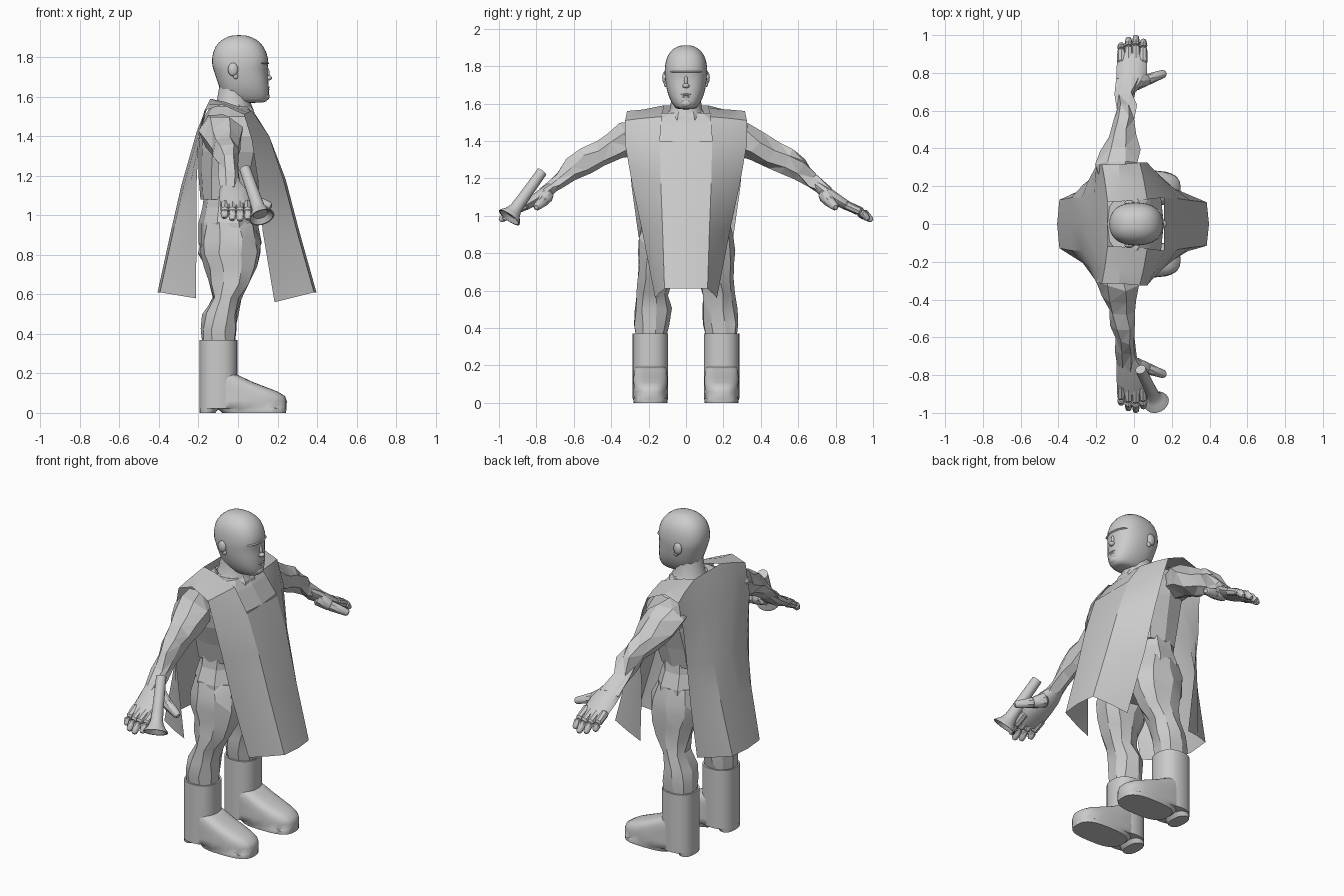
import bpy, bmesh, math, random
from mathutils import Vector

if "Cube" in bpy.data.objects:
    bpy.data.objects.remove(bpy.data.objects["Cube"])

random.seed(4)
grey = bpy.data.materials.new("plain grey")
grey.use_nodes = True
grey.diffuse_color = (0.6, 0.6, 0.6, 1)
grey.node_tree.nodes["Principled BSDF"].inputs["Base Color"].default_value = (0.6, 0.6, 0.6, 1)
X, Y, Z = Vector((1, 0, 0)), Vector((0, 1, 0)), Vector((0, 0, 1))


def finish(name, bm, smooth=None, subdivide=0):
    bmesh.ops.recalc_face_normals(bm, faces=bm.faces)
    mesh = bpy.data.meshes.new(name)
    bm.to_mesh(mesh)
    bm.free()
    mesh.materials.append(grey)
    ob = bpy.data.objects.new(name, mesh)
    bpy.context.collection.objects.link(ob)
    if subdivide:
        mod = ob.modifiers.new("round", "SUBSURF")
        mod.levels = mod.render_levels = subdivide
    if smooth:
        bpy.ops.object.select_all(action="DESELECT")
        ob.select_set(True)
        bpy.context.view_layer.objects.active = ob
        bpy.ops.object.shade_smooth_by_angle(angle=math.radians(smooth))
    return ob


def loft(name, rings, n=10, u=X, v=Y, power=1.0, smooth=None, subdivide=0, turn=0.0, crumple=0.0):
    """Skin a list of (centre, radius along u, radius along v)."""
    bm = bmesh.new()
    loops = []
    for centre, ru, rv in rings:
        loop = []
        for i in range(n):
            a = math.tau * (i + turn) / n
            c, s = math.cos(a), math.sin(a)
            c = math.copysign(abs(c) ** power, c)
            s = math.copysign(abs(s) ** power, s)
            noise = Vector([random.uniform(-crumple, crumple) for _ in range(3)])
            loop.append(bm.verts.new(Vector(centre) + u * ru * c + v * rv * s + noise))
        loops.append(loop)
    for a, b in zip(loops, loops[1:]):
        for i in range(n):
            j = (i + 1) % n
            bm.faces.new((a[i], a[j], b[j], b[i]))
    bm.faces.new(loops[0])
    bm.faces.new(loops[-1])
    if crumple:
        bmesh.ops.triangulate(bm, faces=bm.faces)
    return finish(name, bm, smooth, subdivide)


def upright(rows, y=0):
    """Rows of (z, back x, front x, half width) to rings."""
    return [((((b + f) / 2), y, z), (f - b) / 2, w) for z, b, f, w in rows]


def tube(name, start, end, r1, r2, n=8):
    a, b = Vector(start), Vector(end)
    d = (b - a).normalized()
    u = d.cross(Z).normalized()
    rings = [(a, r1 * .7, r1 * .7), (a + d * r1 * .4, r1, r1),
             (b - d * r2 * .5, r2, r2), (b, r2 * .55, r2 * .55)]
    return loft(name, rings, n, u, d.cross(u), smooth=35)


def blob(name, centre, size):
    bm = bmesh.new()
    bmesh.ops.create_uvsphere(bm, u_segments=12, v_segments=8, radius=1)
    for p in bm.verts:
        p.co = Vector(centre) + Vector([p.co[i] * size[i] for i in range(3)])
    return finish(name, bm, 60)


# Head, neck and collar
loft("head", upright([(1.568, -.02, .135, .045), (1.582, -.065, .158, .066),
                      (1.64, -.095, .160, .098), (1.70, -.115, .154, .110),
                      (1.745, -.13, .150, .116), (1.77, -.136, .160, .117),
                      (1.83, -.132, .148, .113), (1.88, -.10, .115, .088),
                      (1.905, -.055, .065, .05), (1.912, -.02, .03, .02)]),
     16, smooth=70, subdivide=1, power=.85)
loft("neck", upright([(1.46, -.15, .10, .15), (1.53, -.13, .08, .105),
                      (1.58, -.107, .06, .082), (1.68, -.09, .06, .08)]), 12, smooth=40)
loft("collar", upright([(1.47, -.15, .10, .14), (1.53, -.14, .088, .115),
                        (1.56, -.13, .065, .10), (1.54, -.10, .05, .08)]), 8, turn=.5)

# Face
blob("nose_bridge", (.146, 0, 1.72), (.014, .010, .03))
blob("nose_tip", (.155, 0, 1.695), (.018, .019, .013))
blob("upper_lip", (.148, 0, 1.648), (.012, .03, .006))
blob("lower_lip", (.147, 0, 1.636), (.012, .026, .007))
blob("chin", (.138, 0, 1.602), (.022, .034, .022))
blob("brow_ridge", (.118, 0, 1.770), (.040, .085, .010))
for s, side in ((1, "left"), (-1, "right")):
    blob(side + "_eye", (.125, s * .045, 1.746), (.014, .02, .008))
    blob(side + "_ear", (-.025, s * .113, 1.738), (.026, .014, .034))
    blob(side + "_ear_lobe", (-.012, s * .110, 1.705), (.013, .009, .016))

# Torso and hips
loft("torso", upright([(1.08, -.19, .09, .20), (1.20, -.20, .12, .23),
                       (1.32, -.20, .15, .27), (1.40, -.195, .158, .28),
                       (1.50, -.17, .095, .24), (1.55, -.14, .055, .15)]), 12, power=.75)
loft("hips", upright([(.78, -.17, .08, .17), (.86, -.20, .12, .24), (.96, -.20, .10, .24),
                      (1.04, -.18, .08, .21), (1.12, -.17, .08, .20)]), 10, power=.85)

# Cloth hung over the shoulders: inner (x, z, y) and outer (x, z, y) for each row
ROWS = [((.385, .61, .115), (.185, .56, .165)), ((.298, .92, .125), (.125, .92, .235)),
        ((.23, 1.18, .135), (.10, 1.18, .29)), ((.158, 1.40, .14), (.07, 1.38, .325)),
        ((.07, 1.53, .13), (.03, 1.51, .325)), ((-.07, 1.575, .12), (-.08, 1.56, .315)),
        ((-.14, 1.59, .12), (-.17, 1.53, .315)), ((-.21, 1.42, .14), (-.20, 1.37, .31)),
        ((-.275, 1.15, .14), (-.21, 1.15, .29)), ((-.332, .90, .14), (-.21, .90, .255)),
        ((-.395, .61, .128), (-.213, .58, .20))]
bm = bmesh.new()
grid = []
for (xi, zi, yi), (xo, zo, yo) in ROWS:
    mid = ((xi + xo) / 2, (zi + zo) / 2, yi * .42 + yo * .58)
    bulge = math.copysign(.012, xi) if zi < 1.3 else 0
    cols = [(xo, zo, -yo), (mid[0], mid[1], -mid[2]), (xi, zi, -yi), (xi + bulge, zi, 0),
            (xi, zi, yi), mid, (xo, zo, yo)]
    grid.append([bm.verts.new((x, y, z)) for x, z, y in [(c[0], c[1], c[2]) for c in cols]])
for r in range(len(grid) - 1):
    for c in range(6):
        if c in (2, 3) and 3 <= r <= 5:      # neck opening
            continue
        bm.faces.new((grid[r][c], grid[r][c + 1], grid[r + 1][c + 1], grid[r + 1][c]))
finish("draped_cloth", bm, 25)

for s, side in ((1, "left"), (-1, "right")):
    # Leg
    loft(side + "_leg", [((-.10, s * .19, .32), .085, .08), ((-.10, s * .185, .42), .092, .092),
                         ((-.09, s * .18, .50), .088, .098), ((-.06, s * .178, .58), .072, .088),
                         ((-.04, s * .165, .66), .102, .095), ((-.035, s * .15, .74), .132, .108),
                         ((-.043, s * .138, .81), .155, .122), ((-.04, s * .13, .88), .15, .125),
                         ((-.05, s * .12, .96), .13, .115)],
         9, turn=.3, power=.9, smooth=22, crumple=.008)
    # Boot: shaft, foot and heel
    y = s * .19
    loft(side + "_boot_shaft", [((-.099, y, .022), .097, .095), ((-.099, y, .19), .097, .095),
                                ((-.099, y, .37), .097, .095), ((-.099, y, .37), .088, .085),
                                ((-.099, y, .345), .085, .082)], 24, smooth=40, power=.85)
    loft(side + "_boot_foot",
         upright([(0, -.08, .243, .090), (.022, -.105, .245, .093), (.025, -.185, .246, .094),
                  (.06, -.185, .247, .095), (.085, -.185, .238, .094), (.108, -.18, .200, .093),
                  (.135, -.18, .130, .092), (.155, -.18, .078, .090), (.178, -.18, .028, .088),
                  (.192, -.18, .0, .082)], y), 28, power=.7, smooth=40)
    loft(side + "_heel", upright([(0, -.194, -.115, .070), (.03, -.195, -.090, .078)], y),
         16, power=.85, smooth=40)

    # Arm, running outward along y, with a crumpled sleeve
    arm = [(-.09, .20, 1.42, .09, .10), (-.085, .30, 1.42, .110, .10),
           (-.07, .38, 1.375, .100, .085), (-.06, .46, 1.325, .080, .075),
           (-.05, .54, 1.29, .066, .070), (-.045, .61, 1.25, .058, .062),
           (-.042, .68, 1.19, .050, .045), (-.035, .76, 1.125, .050, .034)]
    loft(side + "_arm", [((x, s * yy, z), rx, rz) for x, yy, z, rx, rz in arm],
         7, X, Vector((0, s * .45, .9)), turn=.4, crumple=.013)
    # Hand
    palm = [(-.04, .69, 1.170, .042, .028), (-.025, .74, 1.130, .068, .036),
            (-.012, .80, 1.09, .082, .033), (-.010, .86, 1.055, .080, .027),
            (-.010, .905, 1.03, .072, .018)]
    loft(side + "_palm", [((x, s * yy, z), rx, rz) for x, yy, z, rx, rz in palm],
         10, X, Vector((0, s * .5, .87)), smooth=35)
    for i, reach in enumerate((.955, .985, .995, .975)):
        x = -.066 + i * .038
        knuckle = (x, s * .85, 1.06)
        joint = (x * 1.02, s * (.5 * reach + .45), 1.02)
        tip = (x * 1.04, s * reach, 1.335 - .365 * reach)
        tube(f"{side}_finger_{i + 1}", knuckle, joint, .024, .021)
        tube(f"{side}_fingertip_{i + 1}", joint, tip, .022, .016)
    tube(side + "_thumb_base", (-.005, s * .745, 1.115), (.085, s * .768, 1.07), .042, .030)
    tube(side + "_thumb_tip", (.065, s * .762, 1.08), (.168, s * .80, 1.045), .030, .021)

# Flared tube held in the right hand
start, end = Vector((.035, -.77, 1.235)), Vector((.12, -.945, .99))
d = (end - start).normalized()
u = d.cross(Z).normalized()
steps = [(0, .028), (.6, .031), (.8, .034), (.90, .046), (.97, .064), (1, .067),
         (1, .060), (.93, .038)]
loft("flared_tube", [(start.lerp(end, t), r, r) for t, r in steps], 20, u, d.cross(u), smooth=40)
